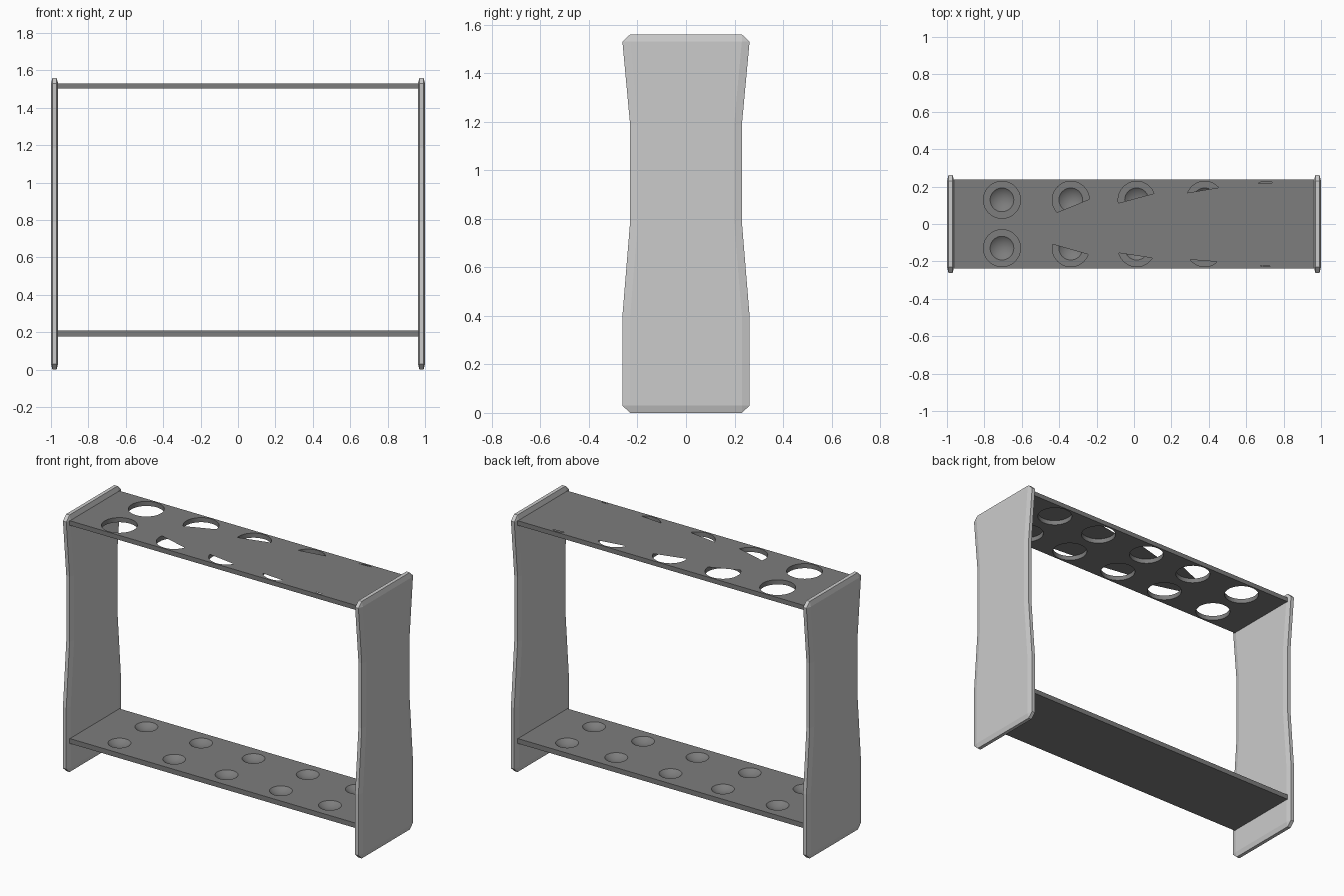
import bpy, bmesh, math
from mathutils import Matrix

if "Cube" in bpy.data.objects:
    bpy.data.objects.remove(bpy.data.objects["Cube"])

HOLE_X = [-0.706, -0.338, 0.014, 0.378, 0.708]
HOLE_Y = 0.129
HOLE_R = 0.099
SHELF_TOP = 1.53
BASE_TOP = 0.208


def grey(name, value):
    mat = bpy.data.materials.new(name)
    mat.diffuse_color = (value, value, value, 1)
    mat.use_nodes = True
    mat.node_tree.nodes["Principled BSDF"].inputs["Base Color"].default_value = mat.diffuse_color
    return mat


PANEL_GREY = grey("panel_grey", 0.55)
SHELF_GREY = grey("shelf_grey", 0.205)


def to_object(name, bm, mat=None):
    mesh = bpy.data.meshes.new(name)
    bm.to_mesh(mesh)
    bm.free()
    if mat:
        mesh.materials.append(mat)
    obj = bpy.data.objects.new(name, mesh)
    bpy.context.collection.objects.link(obj)
    return obj


def side_panel(name, cx):
    # half outline (y, z) of the waisted panel, mirrored to a closed loop
    half = [(0.23, 0), (0.262, 0.03), (0.262, 0.4), (0.23, 0.79),
            (0.23, 1.185), (0.262, 1.53), (0.23, 1.56)]
    rim = half + [(-y, z) for y, z in reversed(half)]
    # inset outline of the flat faces, leaving a shallow bevelled border
    face = [(math.copysign(0.23 if z in (0, 1.56) else abs(y) - 0.032, y),
             min(max(z, 0.03), 1.53)) for y, z in rim]
    bm = bmesh.new()
    rings = [[bm.verts.new((cx + dx, y, z)) for y, z in loop]
             for dx, loop in ((-0.019, face), (-0.011, rim), (0.011, rim), (0.019, face))]
    n = len(rim)
    for a, b in zip(rings, rings[1:]):
        for i in range(n):
            j = (i + 1) % n
            bm.faces.new((a[i], a[j], b[j], b[i]))
    bm.faces.new(rings[0])
    bm.faces.new(rings[-1])
    bmesh.ops.remove_doubles(bm, verts=bm.verts, dist=0.0005)
    bmesh.ops.recalc_face_normals(bm, faces=bm.faces)
    return to_object(name, bm, PANEL_GREY)


def shelf(name, top, thickness, add_cutter):
    bm = bmesh.new()
    bmesh.ops.create_cube(bm, size=1, matrix=Matrix.Translation((0, 0, top - thickness / 2))
                          @ Matrix.Diagonal((1.95, 0.476, thickness, 1)))
    obj = to_object(name, bm, SHELF_GREY)
    # one cutter holding both rows of five
    bm = bmesh.new()
    for x in HOLE_X:
        for y in (-HOLE_Y, HOLE_Y):
            add_cutter(bm, x, y)
    cutter = to_object(name + "_cutter", bm, SHELF_GREY)
    cutter.hide_render = True
    mod = obj.modifiers.new("cut", "BOOLEAN")
    mod.operation = "DIFFERENCE"
    mod.solver = "EXACT"
    mod.object = cutter
    bpy.ops.object.select_all(action="DESELECT")
    bpy.context.view_layer.objects.active = obj
    obj.select_set(True)
    bpy.ops.object.modifier_apply(modifier="cut")
    bpy.data.objects.remove(cutter)
    bpy.ops.object.shade_smooth_by_angle(angle=math.radians(30))
    return obj


def hole(bm, x, y):
    bmesh.ops.create_cone(bm, cap_ends=True, segments=40, radius1=HOLE_R, radius2=HOLE_R,
                          depth=0.2, matrix=Matrix.Translation((x, y, SHELF_TOP)))


def dimple(bm, x, y):
    bmesh.ops.create_uvsphere(bm, u_segments=32, v_segments=24, radius=0.1,
                              matrix=Matrix.Translation((x, y, BASE_TOP + 0.077)))


# end panels
side_panel("left_panel", -0.981)
side_panel("right_panel", 0.981)

# tube shelf with through holes, base shelf with round-bottomed seats
shelf("tube_shelf", SHELF_TOP, 0.028, hole)
shelf("base_shelf", BASE_TOP, 0.03, dimple)

# thin upward-facing skins that partly close the holes, as arcs in degrees
bm = bmesh.new()
arcs = {HOLE_Y: [(222, 362), (190, 380), (158, 401), (120, 427)],
        -HOLE_Y: [(-20, 168), (-32, 195), (-47, 218), (-73, 250)]}
cover_r = HOLE_R + 0.001
for y, spans in arcs.items():
    for x, (start, end) in zip(HOLE_X[1:], spans):
        ring = []
        for i in range(41):
            a = math.radians(start + (end - start) * i / 40)
            ring.append(bm.verts.new((x + cover_r * math.cos(a), y + cover_r * math.sin(a),
                                      SHELF_TOP + 0.0003)))
        bm.faces.new(ring)
to_object("hole_covers", bm, SHELF_GREY)
